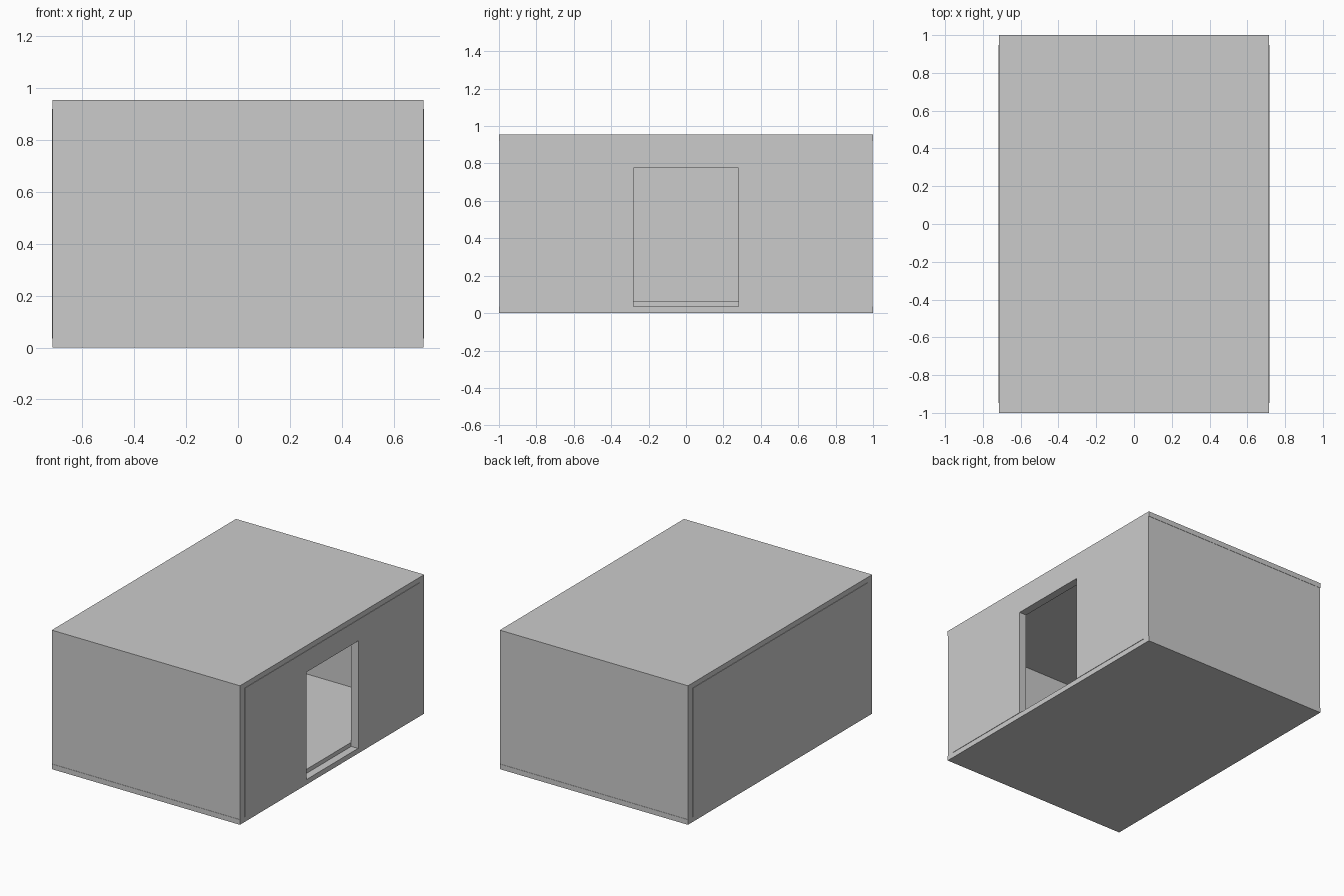
import bpy, bmesh
from mathutils import Vector

if "Cube" in bpy.data.objects:
    bpy.data.objects.remove(bpy.data.objects["Cube"])

HX, HY, H = 0.715, 1.0, 0.955      # half width, half length, height
LIP, TONGUE = 0.035, 0.028         # slab edge thickness, raised inner step
WALL = 0.052                       # wall thickness
Z0, Z1 = LIP, H - LIP              # wall bottom and top


def finish(name, bm):
    bmesh.ops.recalc_face_normals(bm, faces=bm.faces)
    mesh = bpy.data.meshes.new(name)
    bm.to_mesh(mesh)
    bm.free()
    ob = bpy.data.objects.new(name, mesh)
    bpy.context.collection.objects.link(ob)
    return ob


def prism(name, outline, offset):
    """Flat outline of 3D points, extruded by the offset vector."""
    bm = bmesh.new()
    face = bm.faces.new([bm.verts.new(p) for p in outline])
    ext = bmesh.ops.extrude_face_region(bm, geom=[face])["geom"]
    verts = [g for g in ext if isinstance(g, bmesh.types.BMVert)]
    bmesh.ops.translate(bm, verts=verts, vec=offset)
    return finish(name, bm)


def slab(name, z, up):
    """Plate with a rebated rim; the raised inner step faces up or down."""
    bm = bmesh.new()
    bmesh.ops.create_cube(bm, size=1)
    bmesh.ops.scale(bm, verts=bm.verts, vec=(2 * HX, 2 * HY, LIP))
    bmesh.ops.translate(bm, verts=bm.verts, vec=(0, 0, z))
    bm.normal_update()
    inner = [f for f in bm.faces if f.normal.z * up > 0.9]
    bmesh.ops.inset_region(bm, faces=inner, thickness=WALL, use_even_offset=True)
    step = bmesh.ops.extrude_discrete_faces(bm, faces=inner)["faces"]
    bmesh.ops.translate(bm, verts=step[0].verts, vec=(0, 0, TONGUE * up))
    return finish(name, bm)


# Floor and roof plates
slab("floor", LIP / 2, 1)
slab("roof", H - LIP / 2, -1)

# Front and back walls span the full width
for name, s in (("front_wall", -1), ("back_wall", 1)):
    y = s * (HY - 0.002)
    prism(name, [(-HX, y, Z0), (HX, y, Z0), (HX, y, Z1), (-HX, y, Z1)],
          Vector((0, -s * (WALL - 0.002), 0)))

# Side walls fit between them
SX, SY = HX + 0.003, HY - WALL
prism("left_wall", [(-SX, -SY, Z0), (-SX, SY, Z0), (-SX, SY, Z1), (-SX, -SY, Z1)],
      Vector((WALL + 0.003, 0, 0)))

# Right wall with the doorway notched out of its lower edge
D, DZ = 0.282, 0.775
doorway = [(-SY, Z0), (-D, Z0), (-D, DZ), (D, DZ), (D, Z0), (SY, Z0), (SY, Z1), (-SY, Z1)]
prism("doorway_wall", [(SX, y, z) for y, z in doorway], Vector((-WALL - 0.003, 0, 0)))
